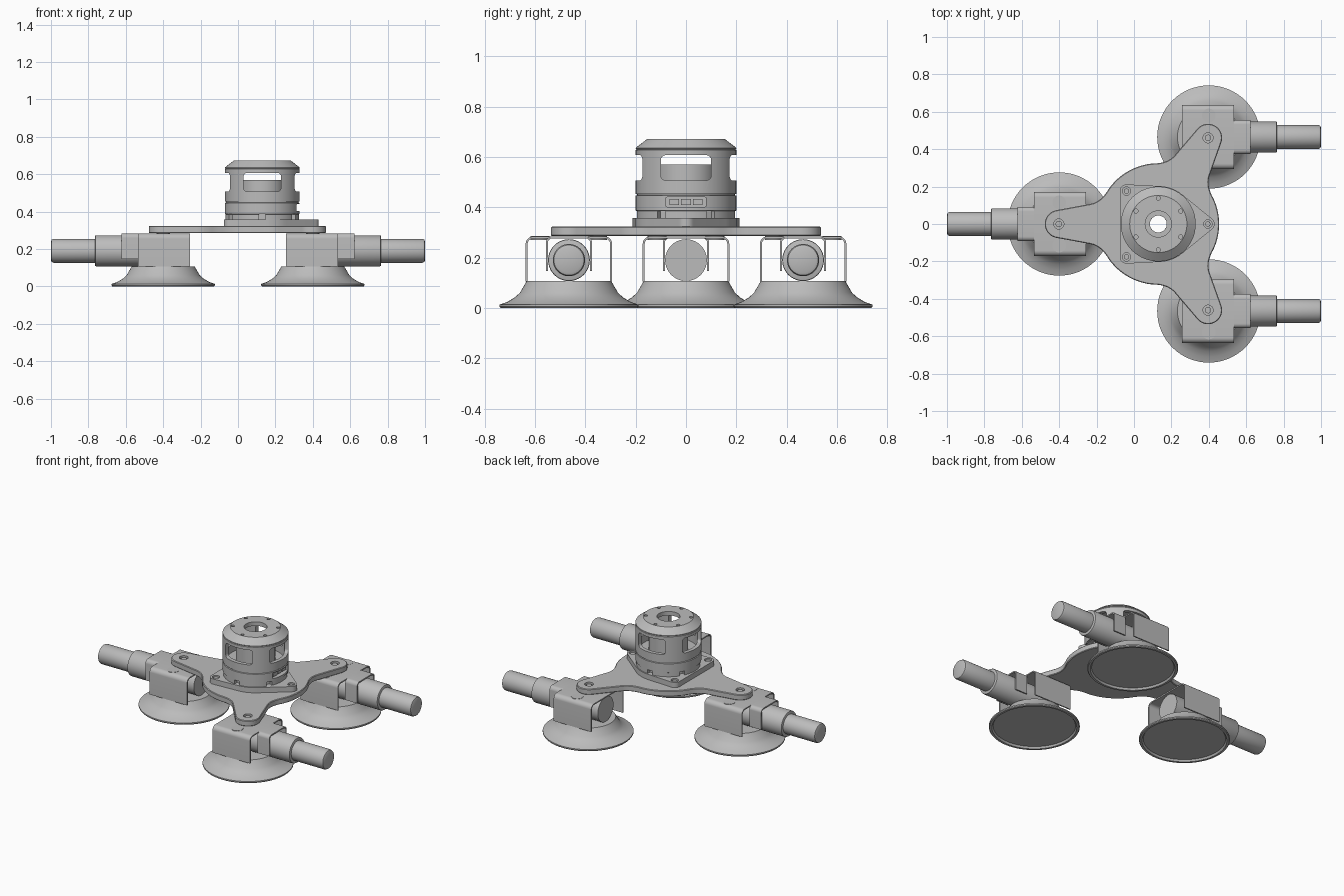
import bpy, bmesh, math
from mathutils import Matrix, Vector
from mathutils.geometry import convex_hull_2d

cube = bpy.data.objects.get("Cube")
if cube:
    bpy.data.objects.remove(cube, do_unlink=True)

grey = bpy.data.materials.new("plain_grey")
grey.use_nodes = True
grey.diffuse_color = (0.5, 0.5, 0.5, 1)
grey.node_tree.nodes["Principled BSDF"].inputs["Base Color"].default_value = (0.5, 0.5, 0.5, 1)

HUB = Matrix.Translation((0.13, 0, 0))


def finish(name, bm, place):
    bmesh.ops.recalc_face_normals(bm, faces=bm.faces)
    mesh = bpy.data.meshes.new(name)
    bm.to_mesh(mesh)
    bm.free()
    mesh.materials.append(grey)
    obj = bpy.data.objects.new(name, mesh)
    bpy.context.collection.objects.link(obj)
    obj.matrix_world = place
    select(obj)
    bpy.ops.object.shade_smooth_by_angle(angle=math.radians(30))
    return obj


def select(obj):
    bpy.ops.object.select_all(action='DESELECT')
    obj.select_set(True)
    bpy.context.view_layer.objects.active = obj


def prism(name, outline, lo, hi, place=Matrix(), along_x=False):
    """Extrude a closed 2D outline along z, or along x with (y, z) points."""
    bm = bmesh.new()
    verts = [bm.verts.new((lo, u, v) if along_x else (u, v, lo)) for u, v in outline]
    face = bm.faces.new(verts)
    new = bmesh.ops.extrude_face_region(bm, geom=[face])["geom"]
    move = (hi - lo, 0, 0) if along_x else (0, 0, hi - lo)
    bmesh.ops.translate(bm, vec=move, verts=[g for g in new if isinstance(g, bmesh.types.BMVert)])
    return finish(name, bm, place)


def lathe(name, profile, place=Matrix(), closed=True, steps=64):
    """Revolve (radius, height) points around z."""
    bm = bmesh.new()
    verts = [bm.verts.new((r, 0, z)) for r, z in profile]
    edges = [bm.edges.new(p) for p in zip(verts, verts[1:])]
    if closed:
        edges.append(bm.edges.new((verts[-1], verts[0])))
    bmesh.ops.spin(bm, geom=verts + edges, cent=(0, 0, 0), axis=(0, 0, 1),
                   angle=math.tau, steps=steps)
    bmesh.ops.remove_doubles(bm, verts=bm.verts, dist=0.0002)
    return finish(name, bm, place)


def rod(name, r, lo, hi, place=Matrix(), round_by=0.0):
    return lathe(name, [(0, lo), (r, lo), (r, hi - round_by), (r - round_by * 0.3, hi - round_by * 0.3),
                        (r - round_by, hi), (0, hi)], place, closed=False, steps=40)


def circle(x, y, r, n=32):
    return [(x + r * math.cos(math.tau * i / n), y + r * math.sin(math.tau * i / n)) for i in range(n)]


def hull(*circles):
    points = [p for c in circles for p in circle(*c)]
    return [points[i] for i in convex_hull_2d([Vector(p) for p in points])]


def slot(half, lo, hi, r):
    return hull(*[(y, z, r) for y in (r - half, half - r) for z in (lo + r, hi - r)])


def cut(obj, cutters):
    for cutter in cutters:
        mod = obj.modifiers.new("cut", 'BOOLEAN')
        mod.operation, mod.solver, mod.object = 'DIFFERENCE', 'EXACT', cutter
        select(obj)
        bpy.ops.object.modifier_apply(modifier=mod.name)
        bpy.data.objects.remove(cutter, do_unlink=True)
    select(obj)
    bpy.ops.object.shade_smooth_by_angle(angle=math.radians(30))


def turn(angle):
    return HUB @ Matrix.Rotation(math.radians(angle), 4, 'Z')


def channel(half, lo, hi, r, wall=0.008):
    """Inverted U section with rounded top corners."""
    def side(h, top, rad):
        arc = [(h - rad + rad * math.cos(a), top - rad + rad * math.sin(a))
               for a in [math.pi / 2 * i / 8 for i in range(9)]]
        right = [(h, lo)] + arc
        return right + [(-y, z) for y, z in reversed(right)]
    return side(half, hi, r) + side(half - wall, hi - wall, r - wall)[::-1]


# Three-armed base plate
half_arm = [(0.532 + 0.075 * math.cos(a), 0.075 * math.sin(a))
            for a in [math.radians(80) * i / 10 for i in range(11)]]
p0, p1, p2 = Vector((0.36, 0.108)), Vector((0.305, 0.12)), Vector((0.266, 0.186))
half_arm += [tuple(p0 * (1 - t) ** 2 + p1 * 2 * t * (1 - t) + p2 * t * t)
             for t in [i / 10 for i in range(11)]]
half_arm += [(0.325 * math.cos(a), 0.325 * math.sin(a))
             for a in [math.radians(35 + 25 * i / 8) for i in range(1, 8)]]
arm = [(x, -y) for x, y in half_arm[:0:-1]] + half_arm
outline = []
for angle in (60, 180, 300):
    c, s = math.cos(math.radians(angle)), math.sin(math.radians(angle))
    outline += [(x * c - y * s, x * s + y * c) for x, y in arm]
    mid = math.radians(angle + 60)
    outline.append((0.325 * math.cos(mid), 0.325 * math.sin(mid)))
plate = prism("base_plate", outline, 0.285, 0.323, HUB)
bevel = plate.modifiers.new("edge", 'BEVEL')
bevel.width, bevel.segments, bevel.limit_method = 0.004, 1, 'ANGLE'
select(plate)
bpy.ops.object.modifier_apply(modifier="edge")
holes = [rod("cutter", 0.045, 0.2, 0.4, HUB)]
for angle in (60, 180, 300):
    spot = turn(angle) @ Matrix.Translation((0.532, 0, 0))
    holes.append(rod("cutter", 0.027, 0.305, 0.4, spot))
    rod("arm_bolt", 0.017, 0.3, 0.316, spot)
cut(plate, holes)

# Mounting flange with three ears
ears = [(0.265, 0), (-0.17, 0.176), (-0.17, -0.176)]
flange = prism("mounting_flange", hull((0, 0, 0.203, 64), *[(x, y, 0.036) for x, y in ears]),
               0.323, 0.358, HUB)
holes = [rod("cutter", 0.045, 0.2, 0.5, HUB)]
for x, y in ears:
    spot = HUB @ Matrix.Translation((x, y, 0))
    holes.append(rod("cutter", 0.022, 0.34, 0.4, spot))
    rod("ear_bolt", 0.014, 0.335, 0.352, spot)
cut(flange, holes)

# Lower tower ring with slots and a socket
ring = lathe("lower_housing", [(0.045, 0.358), (0.196, 0.358), (0.196, 0.385), (0.2, 0.387), (0.2, 0.446),
                               (0.194, 0.448), (0.194, 0.453), (0.045, 0.453)], HUB)
cut(ring, [prism("cutter", slot(0.018, 0.35, 0.386, 0.003), 0.17, 0.25, turn(a), True)
           for a in range(30, 390, 60)]
    + [prism("cutter", slot(0.08, 0.402, 0.44, 0.005), 0.165, 0.25, HUB, True)])
for i in (-1, 0, 1):
    prism("socket_port", slot(0.02, 0.409, 0.433, 0.003), 0.15, 0.18,
          HUB @ Matrix.Translation((0, i * 0.047, 0)), True)

# Windowed upper shell
shell = lathe("upper_housing", [(0.175, 0.453), (0.2, 0.453), (0.2, 0.627), (0.197, 0.63), (0.2, 0.633),
                                (0.2, 0.636), (0.153, 0.672), (0.07, 0.672), (0.07, 0.645), (0.175, 0.645)], HUB)
cut(shell, [prism("cutter", slot(0.1, 0.507, 0.607, 0.02), 0.1, 0.3, turn(a), True)
            for a in range(0, 360, 90)]
    + [rod("cutter", 0.011, 0.66, 0.7, turn(a) @ Matrix.Translation((0.138, 0, 0)))
       for a in range(30, 390, 60)])
lathe("inner_core", [(0.045, 0.45), (0.12, 0.45), (0.12, 0.569), (0.045, 0.569)], HUB)

# Three suction feet with their brackets and motors
LIE = Matrix.Translation((0, 0, 0.19)) @ Matrix.Rotation(math.pi / 2, 4, 'Y')
for x, y, side, angle in ((-0.4, 0, "right", 180), (0.4, 0.465, "back_left", 0), (0.4, -0.465, "front_left", 0)):
    foot = Matrix.Translation((x, y, 0)) @ Matrix.Rotation(math.radians(angle), 4, 'Z')
    lathe(side + "_suction_cup", [(0, 0.012), (0.25, 0.012), (0.258, 0), (0.272, 0), (0.276, 0.005),
                                  (0.276, 0.013), (0.245, 0.024), (0.215, 0.042), (0.195, 0.06),
                                  (0.168, 0.107), (0, 0.107)], foot, closed=False)
    prism(side + "_bracket", channel(0.172, 0.106, 0.284, 0.03), -0.143, 0.135, foot, True)
    prism(side + "_bracket_tab", channel(0.092, 0.147, 0.284, 0.025), 0.134, 0.222, foot, True)
    rod(side + "_motor", 0.083, -0.13, 0.365, foot @ LIE, 0.006)
    rod(side + "_motor_cap", 0.064, 0.36, 0.6, foot @ LIE, 0.014)
    for d in (-0.115, 0.115):
        rod(side + "_bracket_disc", 0.037, 0.27, 0.2855, foot @ Matrix.Translation((0, d, 0)))
